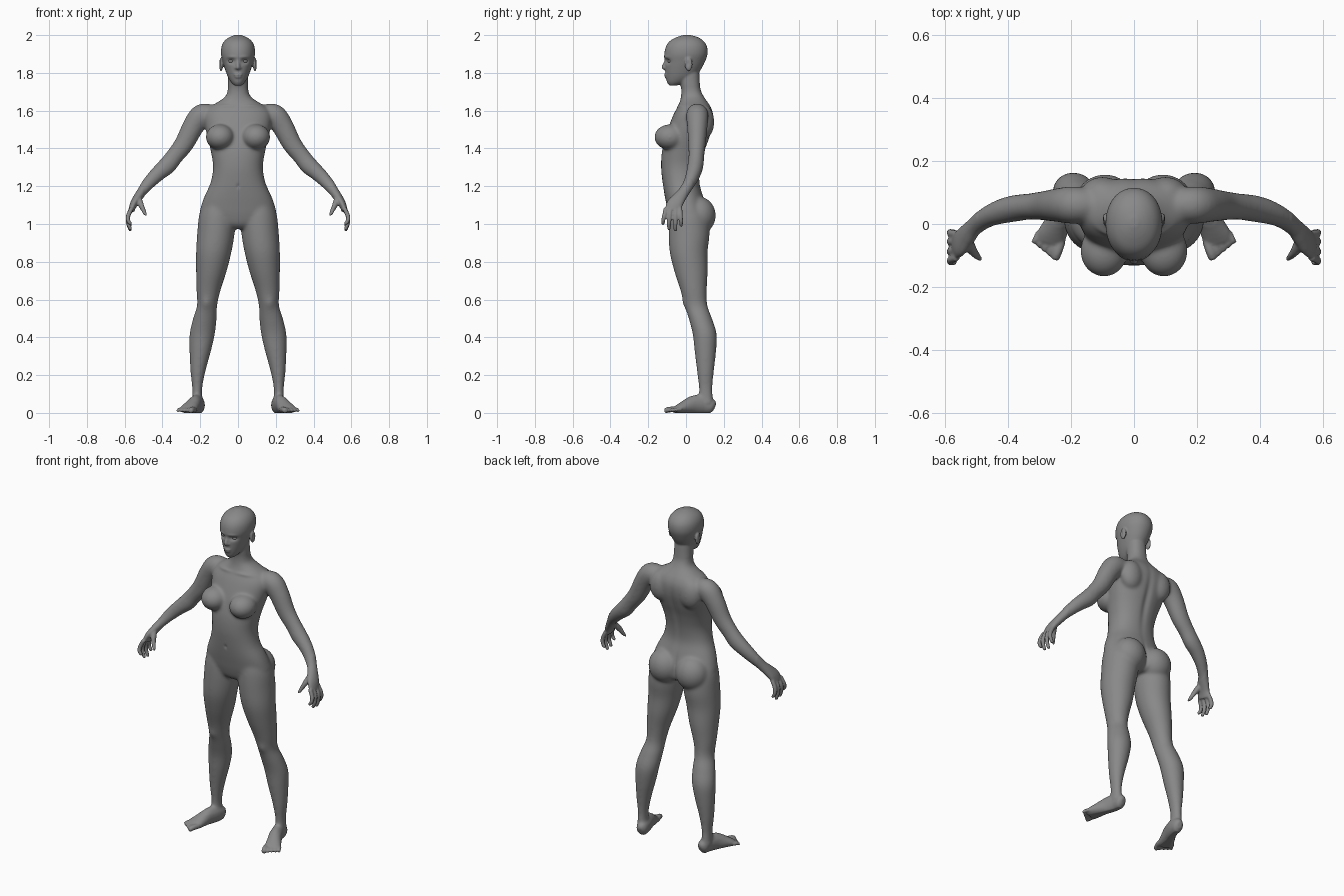
import bpy, bmesh, math
from mathutils import Vector

skin = bpy.data.materials.new("neutral_grey")
skin.diffuse_color = (0.25, 0.25, 0.25, 1)
bm = bmesh.new()


def spline(rows, steps=5):
    """Catmull-Rom interpolation of station rows."""
    out = []
    for i in range(len(rows) - 1):
        a, b, c, d = (rows[max(0, min(len(rows) - 1, i + k))] for k in (-1, 0, 1, 2))
        for s in range(steps):
            t = s / steps
            out.append([q + 0.5 * t * (r - p + t * (2*p - 5*q + 4*r - e + t * (3*(q - r) + e - p)))
                        for p, q, r, e in zip(a, b, c, d)])
    return out + [list(rows[-1])]


def skin_rings(rings, side=1):
    """Closed tube through rings of points."""
    vs = [[bm.verts.new((p[0] * side, p[1], p[2])) for p in r] for r in rings]
    n = len(vs[0])
    for a, b in zip(vs, vs[1:]):
        for i in range(n):
            bm.faces.new((a[i], a[(i + 1) % n], b[(i + 1) % n], b[i]))
    bm.faces.new(vs[0])
    bm.faces.new(vs[-1])


def stack(rows, power=2.0, sides=(1,)):
    """Horizontal sections: z, x min, x max, y front, y back."""
    rings = []
    for z, x0, x1, y0, y1 in spline(rows):
        ring = []
        for k in range(40):
            a = math.tau * k / 40
            c, s = math.cos(a), math.sin(a)
            ring.append(((x0 + x1) / 2 + (x1 - x0) / 2 * math.copysign(abs(c) ** (2 / power), c),
                         (y0 + y1) / 2 + (y1 - y0) / 2 * math.copysign(abs(s) ** (2 / power), s), z))
        rings.append(ring)
    for sd in sides:
        skin_rings(rings, sd)


def limb(rows, ref, sides=(1, -1)):
    """Tube along a path: x, y, z, radius along ref, radius across."""
    rows = spline(rows)
    pts = [Vector(r[:3]) for r in rows]
    rings = []
    for i, r in enumerate(rows):
        t = (pts[min(i + 1, len(pts) - 1)] - pts[max(i - 1, 0)]).normalized()
        u = (Vector(ref) - t * t.dot(Vector(ref))).normalized()
        v = t.cross(u)
        rings.append([pts[i] + u * r[3] * math.cos(math.tau * k / 20) + v * r[4] * math.sin(math.tau * k / 20)
                      for k in range(20)])
    for sd in sides:
        skin_rings(rings, sd)


def blob(c, r, sides=(1, -1), target=None):
    for sd in sides:
        vs = bmesh.ops.create_uvsphere(target or bm, u_segments=24, v_segments=16, radius=1)["verts"]
        for v in vs:
            v.co = Vector((sd * c[0] + v.co.x * r[0], c[1] + v.co.y * r[1], c[2] + v.co.z * r[2]))


# torso and neck
torso = [(.975, .06, -.05, .08), (1.0, .15, -.075, .11), (1.05, .2, -.092, .12), (1.1, .194, -.103, .105),
         (1.15, .176, -.113, .09), (1.22, .145, -.124, .072), (1.3, .132, -.132, .078), (1.38, .143, -.128, .098),
         (1.45, .16, -.112, .123), (1.52, .175, -.09, .142), (1.58, .178, -.066, .145), (1.62, .15, -.045, .132),
         (1.65, .1, -.032, .112), (1.68, .064, -.026, .092), (1.72, .054, -.026, .076), (1.8, .052, -.04, .07)]
stack([(z, -w, w, f, b) for z, w, f, b in torso], 2.25)
blob((.095, -.085, 1.46), (.076, .083, .068))      # breasts
blob((.092, .068, 1.045), (.096, .09, .1))         # buttocks
blob((.1, .095, 1.54), (.07, .055, .09))           # shoulder blades

# head
head = [(1.733, .018, -.088, -.05), (1.75, .036, -.1, .0), (1.78, .054, -.107, .05), (1.82, .069, -.111, .08),
        (1.86, .081, -.113, .101), (1.9, .09, -.115, .114), (1.94, .087, -.106, .111), (1.97, .071, -.084, .092),
        (1.99, .044, -.047, .06), (2.001, .012, -.01, .02)]
stack([(z, -w, w, f, b) for z, w, f, b in head], 2.1)
limb([(0, -.104, 1.872, .008, .008), (0, -.112, 1.85, .009, .009), (0, -.12, 1.83, .011, .01),
      (0, -.112, 1.82, .008, .006)], (1, 0, 0), (1,))
blob((.011, -.11, 1.826), (.008, .01, .007))       # nostril wings
blob((0, -.106, 1.791), (.024, .01, .006), (1,))   # lips
blob((0, -.104, 1.779), (.02, .01, .007), (1,))
blob((.09, .014, 1.845), (.011, .021, .036))       # ears

# arms and palms
limb([(.13, .06, 1.58, .05, .05), (.19, .06, 1.575, .06, .062), (.235, .06, 1.52, .055, .058),
      (.285, .058, 1.425, .047, .052), (.335, .055, 1.36, .042, .047), (.375, .05, 1.31, .043, .048),
      (.42, .04, 1.27, .04, .042), (.465, .022, 1.225, .034, .036), (.505, -.008, 1.175, .03, .027),
      (.53, -.035, 1.14, .036, .024), (.552, -.06, 1.105, .043, .02), (.565, -.07, 1.07, .042, .016)], (0, 1, 0))

# fingers and thumbs
for y, tip, spread in ((-.107, .995, -.014), (-.082, .968, -.008), (-.056, .962, 0), (-.032, .985, .006)):
    limb([(.562, y, 1.085, .012, .012), (.581, y + spread / 2, 1.045, .012, .012),
          (.582, y + spread, (1.045 + tip) / 2, .011, .011), (.57, y + spread, tip + .006, .0095, .0095),
          (.568, y + spread, tip, .005, .005)], (0, 1, 0))
limb([(.53, -.05, 1.14, .018, .018), (.515, -.08, 1.105, .017, .016), (.497, -.1, 1.07, .013, .013),
      (.487, -.113, 1.045, .01, .01), (.485, -.115, 1.038, .005, .005)], (0, 1, 0))

# legs
stack([(1.12, .04, .175, -.08, .08), (1.05, .015, .205, -.09, .115), (.95, .018, .216, -.092, .125),
       (.85, .035, .222, -.086, .114), (.75, .06, .222, -.062, .115), (.65, .092, .22, -.03, .11),
       (.57, .11, .217, -.008, .113), (.5, .113, .238, .014, .138), (.42, .122, .256, .035, .162),
       (.33, .142, .257, .045, .16), (.22, .172, .252, .058, .148), (.13, .189, .243, .068, .14),
       (.05, .188, .245, .07, .145)], 2.0, (1, -1))

# feet and toes
limb([(.203, .152, .03, .014, .02), (.206, .135, .036, .03, .04), (.212, .09, .045, .034, .05),
      (.228, .04, .044, .036, .05), (.245, 0, .032, .041, .038), (.262, -.04, .02, .047, .025),
      (.268, -.06, .016, .043, .017)], (1, 0, 0))
for i in range(5):
    t = i / 4
    r = .0155 - .005 * t if i == 0 else .0115 - .002 * t
    limb([(.232 + .07 * t, -.055 + .03 * t, .018, r, r), (.242 + .07 * t, -.085 + .037 * t, .018, r, r),
          (.25 + .068 * t, -.108 + .05 * t, .012, r * .9, r * .9),
          (.252 + .068 * t, -.114 + .052 * t, .011, r * .5, r * .5)], (1, 0, 0))

# fuse all parts into one skin
bmesh.ops.recalc_face_normals(bm, faces=bm.faces)
mesh = bpy.data.meshes.new("body")
bm.to_mesh(mesh)
bm.free()
body = bpy.data.objects.new("body", mesh)
bpy.context.collection.objects.link(body)
bpy.context.view_layer.objects.active = body
body.select_set(True)
fuse = body.modifiers.new("fuse", 'REMESH')
fuse.mode = 'VOXEL'
fuse.voxel_size = .005
bpy.ops.object.modifier_apply(modifier="fuse")

# soft blends on the body, lighter smoothing on face, hands and toes
bm = bmesh.new()
bm.from_mesh(body.data)
broad = [v for v in bm.verts if .07 < v.co.z < 1.73 and abs(v.co.x) < .5]
for verts, count in ((broad, 22), (bm.verts[:], 3)):
    for _ in range(count):
        bmesh.ops.smooth_vert(bm, verts=verts, factor=.5, use_axis_x=True, use_axis_y=True, use_axis_z=True)

# sculpted dents and ridges: centre, radii, shift
dents = [((.036, -.105, 1.862), (.021, .04, .013), (0, .014, 0)),     # eye sockets
         ((.035, -.105, 1.884), (.026, .03, .007), (0, -.004, 0)),    # brows
         ((.102, .01, 1.85), (.008, .01, .018), (-.006, 0, 0)),       # ear hollows
         ((0, .12, 1.4), (.02, .07, .17), (0, -.009, 0)),             # spine
         ((0, .14, 1.05), (.012, .08, .07), (0, -.012, 0)),           # cleft
         ((0, -.125, 1.2), (.008, .03, .012), (0, .005, 0)),          # navel
         ((.085, -.05, 1.625), (.06, .04, .009), (0, -.005, .003)),   # collarbones
         ((.17, -.01, .58), (.025, .03, .03), (0, -.006, 0))]         # kneecaps
for v in bm.verts:
    sd = 1 if v.co.x >= 0 else -1
    p = Vector((abs(v.co.x), v.co.y, v.co.z))
    for c, r, d in dents:
        q = sum(((p[k] - c[k]) / r[k]) ** 2 for k in range(3))
        if q < 8:
            w = math.exp(-q)
            v.co += Vector((sd * d[0], d[1], d[2])) * w
    v.co.z = max(v.co.z, 0)
bm.to_mesh(body.data)
bm.free()

# eyes
eb = bmesh.new()
blob((.036, -.083, 1.862), (.015, .014, .0095), target=eb)
em = bpy.data.meshes.new("eyes")
eb.to_mesh(em)
eb.free()
eyes = bpy.data.objects.new("eyes", em)
bpy.context.collection.objects.link(eyes)

for ob in (body, eyes):
    ob.data.materials.clear()
    ob.data.materials.append(skin)
    ob.data.polygons.foreach_set("use_smooth", [True] * len(ob.data.polygons))
    ob.data.update()
